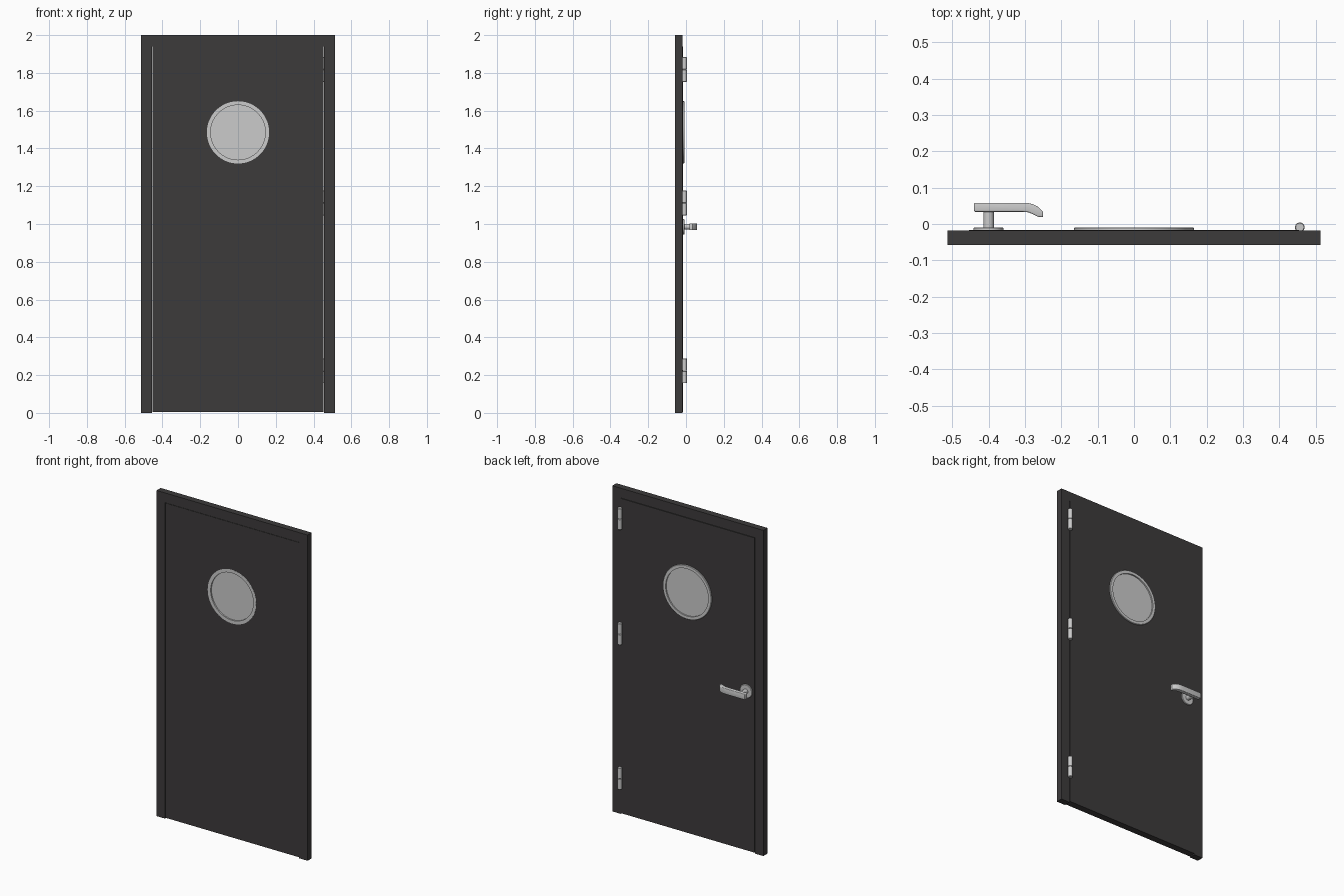
import bpy, bmesh, math
from mathutils import Matrix

if "Cube" in bpy.data.objects:
    bpy.data.objects.remove(bpy.data.objects["Cube"])

dark = bpy.data.materials.new("dark_paint")
dark.diffuse_color = (0.046, 0.043, 0.044, 1)
dark.use_nodes = True
dark.node_tree.nodes["Principled BSDF"].inputs["Base Color"].default_value = dark.diffuse_color


def finish(name, bm, mat=None, smooth=True):
    bmesh.ops.recalc_face_normals(bm, faces=bm.faces)
    me = bpy.data.meshes.new(name)
    bm.to_mesh(me)
    bm.free()
    ob = bpy.data.objects.new(name, me)
    bpy.context.collection.objects.link(ob)
    if mat:
        me.materials.append(mat)
    bpy.ops.object.select_all(action='DESELECT')
    bpy.context.view_layer.objects.active = ob
    ob.select_set(True)
    if smooth:
        bpy.ops.object.shade_smooth_by_angle(angle=math.radians(35))
    return ob


def prism(name, pts, vec, to3d, mat=None, bevel=0):
    """Extrude a closed 2D outline along vec."""
    bm = bmesh.new()
    face = bm.faces.new([bm.verts.new(to3d(*p)) for p in pts])
    res = bmesh.ops.extrude_face_region(bm, geom=[face])
    bmesh.ops.translate(bm, vec=vec, verts=[g for g in res['geom'] if isinstance(g, bmesh.types.BMVert)])
    if bevel:
        sharp = [e for e in bm.edges if e.calc_face_angle(0) > math.radians(50)]
        bmesh.ops.bevel(bm, geom=sharp, offset=bevel, segments=3, affect='EDGES', profile=0.5)
    return finish(name, bm, mat, smooth=bool(bevel))


def lathe(name, profile, loc, axis='Z', steps=48, mat=None):
    """Spin (radius, height) points about Z or Y; the profile starts and ends on the axis."""
    bm = bmesh.new()
    vs = [bm.verts.new((r, 0, h)) for r, h in profile]
    es = [bm.edges.new(p) for p in zip(vs, vs[1:])]
    bmesh.ops.spin(bm, geom=vs + es, axis=(0, 0, 1), cent=(0, 0, 0),
                   angle=math.tau, steps=steps, use_duplicate=False)
    bmesh.ops.remove_doubles(bm, verts=bm.verts, dist=1e-5)
    rot = Matrix.Rotation(-math.pi / 2, 4, 'X') if axis == 'Y' else Matrix()
    bm.transform(Matrix.Translation(loc) @ rot)
    return finish(name, bm, mat)


FRONT, BACK = -0.0575, -0.018
W, LW, LH = 0.513, 0.455, 1.94
WIN_Z, WIN_R = 1.485, 0.165

# Door frame: two jambs and a head in one outline
prism("door_frame",
      [(-W, 0), (-W, 2), (W, 2), (W, 0), (LW, 0), (LW, LH), (-LW, LH), (-LW, 0)],
      (0, BACK - FRONT, 0), lambda x, z: (x, FRONT, z), dark)

# Door leaf with a round window opening
G = 0.0015
leaf = prism("door_leaf",
             [(-LW + G, 0.006), (LW - G, 0.006), (LW - G, LH - G), (-LW + G, LH - G)],
             (0, BACK - FRONT + 0.002, 0), lambda x, z: (x, FRONT, z), dark)
cutter = lathe("window_cutter", [(0, -0.1), (WIN_R - 0.002, -0.1), (WIN_R - 0.002, 0.1), (0, 0.1)],
               (0, -0.04, WIN_Z), 'Y', 64)
cutter.hide_render = True
cut = leaf.modifiers.new("opening", 'BOOLEAN')
cut.operation, cut.solver, cut.object = 'DIFFERENCE', 'EXACT', cutter
bpy.context.view_layer.objects.active = leaf
bpy.ops.object.modifier_apply(modifier=cut.name)
bpy.data.objects.remove(cutter)

# Porthole window: raised rim and glass recessed on both sides
RI = 0.145
lathe("porthole_window",
      [(0, -0.050), (RI, -0.050), (RI, -0.0584), (WIN_R, -0.0584),
       (WIN_R, -0.011), (WIN_R - 0.002, -0.009), (RI, -0.009), (RI, -0.017), (0, -0.017)],
      (0, 0, WIN_Z), 'Y', 64)

# Hinges: two stacked knuckles each
for i, z in enumerate((0.223, 1.111, 1.818)):
    for side, name in ((-1, "lower"), (1, "upper")):
        h, r = 0.0325, 0.0132
        lathe(f"hinge_{i + 1}_{name}",
              [(0, -h), (r - 0.002, -h), (r, -h + 0.002), (r, h - 0.002), (r - 0.002, h), (0, h)],
              (0.456, -0.009, z + side * (h + 0.0006)), 'Z', 24)

# Handle: rosette, neck and curved lever
HX, HZ = -0.40, 0.985
lathe("handle_rosette",
      [(0, -0.02), (0.041, -0.02), (0.041, -0.011), (0.039, -0.009), (0, -0.009)],
      (HX, 0, HZ), 'Y', 40)
lathe("handle_neck", [(0, -0.012), (0.0145, -0.012), (0.0145, 0.038), (0, 0.038)],
      (HX, 0, HZ), 'Y', 28)
prism("handle_lever",
      [(-0.44, 0.0335), (-0.305, 0.0335), (-0.29, 0.032), (-0.278, 0.027), (-0.266, 0.0205),
       (-0.25, 0.018), (-0.25, 0.034), (-0.262, 0.046), (-0.278, 0.0545), (-0.295, 0.058),
       (-0.31, 0.0584), (-0.44, 0.0584)],
      (0, 0, 0.036), lambda x, y: (x, y, HZ - 0.018), bevel=0.004)
